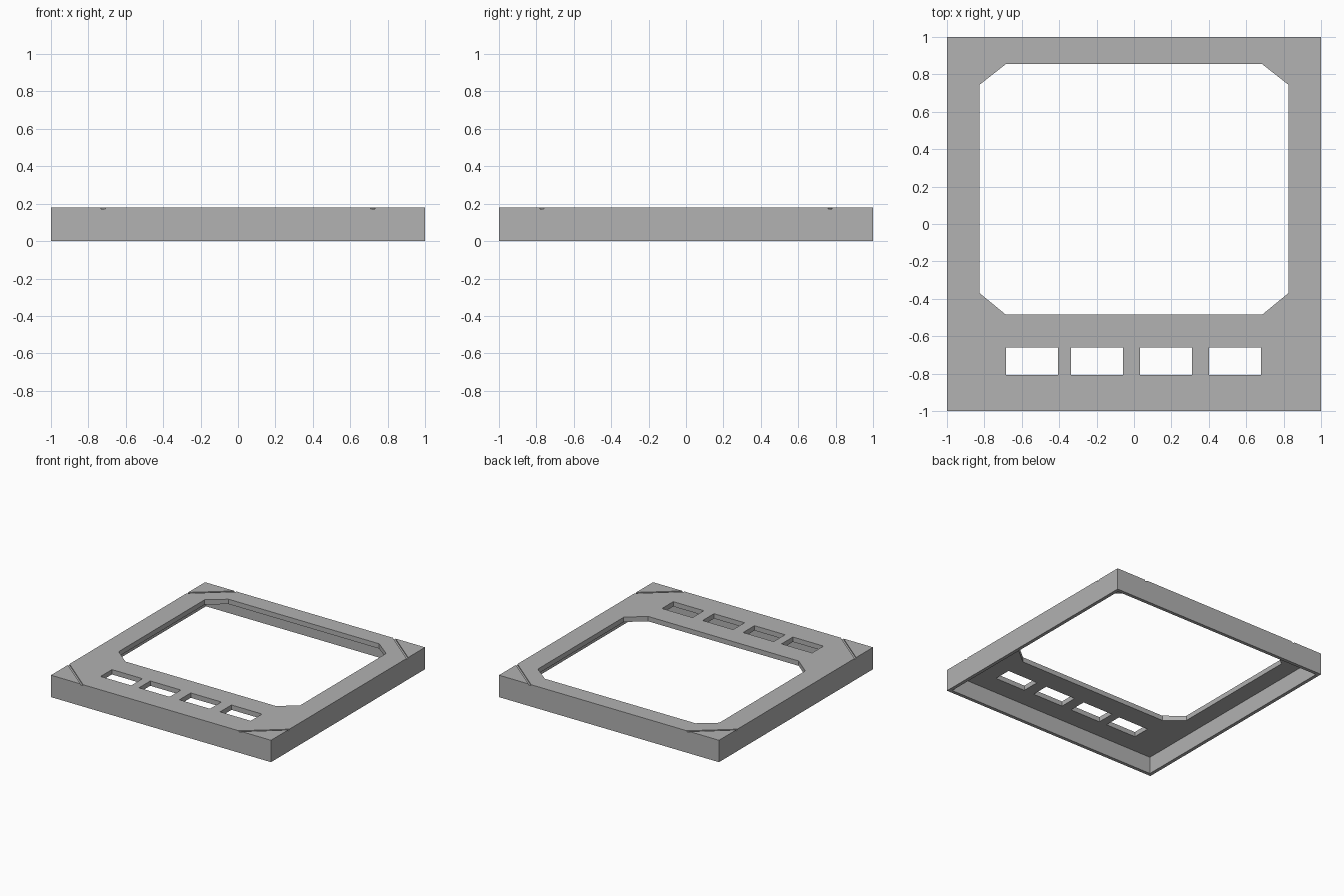
import bpy
import bmesh
from mathutils import Vector

cube = bpy.data.objects.get("Cube")
if cube:
    bpy.data.objects.remove(cube, do_unlink=True)

HEIGHT, PLATE, WALL = 0.18, 0.04, 0.028
GROOVE_DEPTH, GROOVE_HALF = 0.008, 0.008

grey = bpy.data.materials.new("plain grey")
grey.use_nodes = True
grey.diffuse_color = (0.445, 0.445, 0.445, 1)
grey.node_tree.nodes["Principled BSDF"].inputs["Base Color"].default_value = grey.diffuse_color


def prism(name, outline, z0, z1):
    """Extrude a flat outline from z0 up to z1."""
    bm = bmesh.new()
    base = bm.faces.new([bm.verts.new((x, y, z0)) for x, y in outline])
    top = bmesh.ops.extrude_face_region(bm, geom=[base])["geom"]
    bmesh.ops.translate(bm, vec=(0, 0, z1 - z0),
                        verts=[v for v in top if isinstance(v, bmesh.types.BMVert)])
    bmesh.ops.recalc_face_normals(bm, faces=bm.faces)
    mesh = bpy.data.meshes.new(name)
    bm.to_mesh(mesh)
    bm.free()
    mesh.materials.append(grey)
    obj = bpy.data.objects.new(name, mesh)
    bpy.context.collection.objects.link(obj)
    return obj


def rect(x0, x1, y0, y1):
    return [(x0, y0), (x1, y0), (x1, y1), (x0, y1)]


def cut(target, cutter):
    """Subtract the cutter and discard it."""
    cutter.hide_render = True
    mod = target.modifiers.new("cut", "BOOLEAN")
    mod.operation, mod.solver, mod.object = "DIFFERENCE", "EXACT", cutter
    bpy.context.view_layer.objects.active = target
    bpy.ops.object.modifier_apply(modifier=mod.name)
    bpy.data.objects.remove(cutter, do_unlink=True)


# Outer shell, hollow from below
frame = prism("bezel_frame", rect(-1, 1, -1, 1), 0, HEIGHT)
inner = 1 - WALL
cut(frame, prism("cavity", rect(-inner, inner, -inner, inner), -0.1, HEIGHT - PLATE))

# Large opening with chamfered corners
right_side = [(0.685, -0.485), (0.825, -0.37), (0.825, 0.745), (0.685, 0.855)]
left_side = [(-x, y) for x, y in reversed(right_side)]
cut(frame, prism("main_opening", right_side + left_side, -0.2, 0.4))

# Row of four button slots along the front
for x in (-0.685, -0.336, 0.032, 0.402):
    cut(frame, prism("button_slot", rect(x, x + 0.278, -0.806, -0.659), -0.2, 0.4))

# Shallow diagonal groove across each corner
for sx in (-1, 1):
    for sy in (-1, 1):
        a, b = Vector((sx, sy * 0.77)), Vector((sx * 0.72, sy))
        along = (b - a).normalized()
        side = Vector((-along.y, along.x)) * GROOVE_HALF
        a, b = a - along * 0.1, b + along * 0.1
        outline = [a + side, a - side, b - side, b + side]
        cut(frame, prism("corner_groove", outline, HEIGHT - GROOVE_DEPTH, 0.3))
